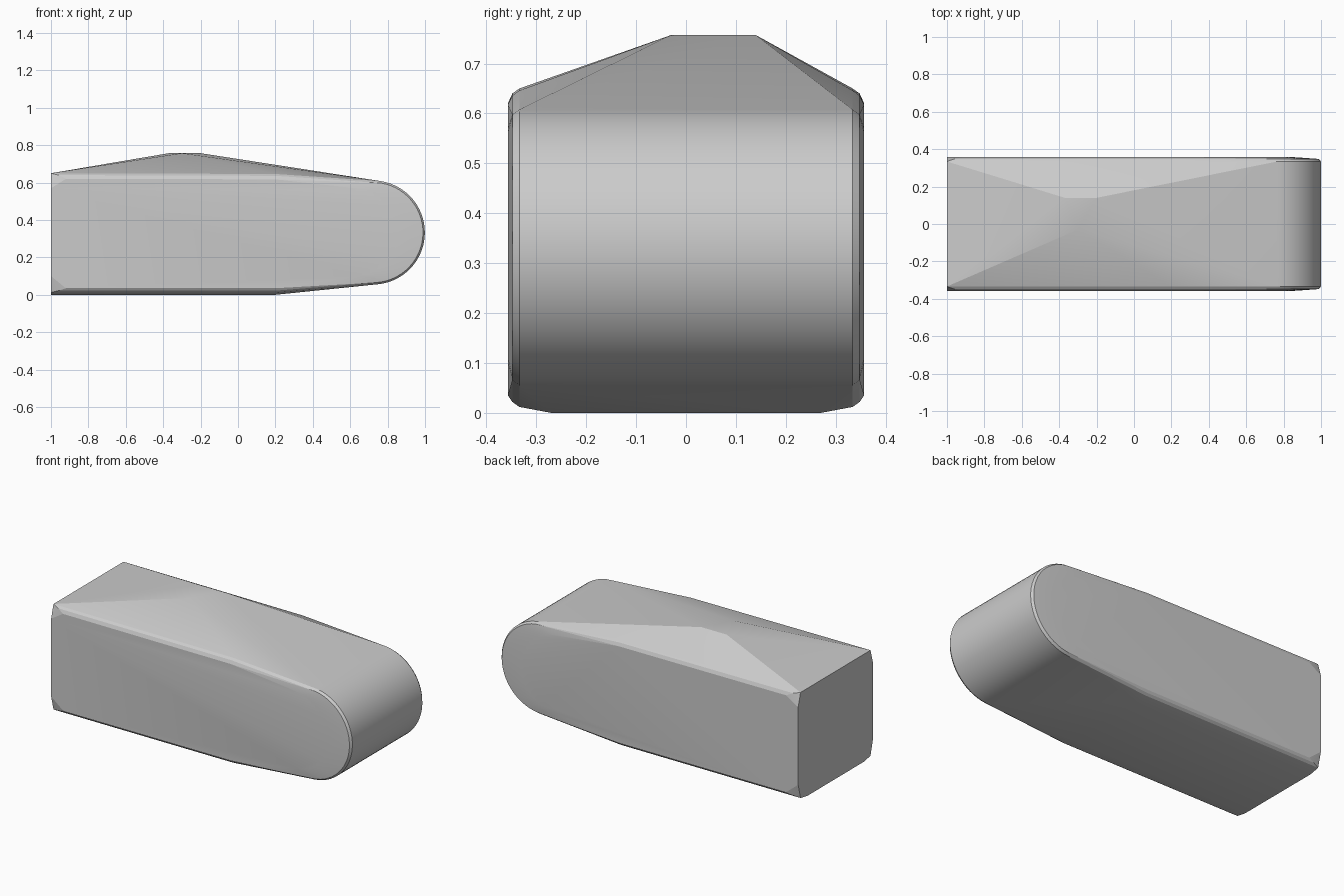
import bpy
import bmesh
from math import sin, cos, radians

cube = bpy.data.objects.get("Cube")
if cube:
    bpy.data.objects.remove(cube, do_unlink=True)

grey = bpy.data.materials.new("plain_grey")
grey.use_nodes = True
colour = (0.6, 0.6, 0.6, 1)
grey.diffuse_color = colour
grey.node_tree.nodes["Principled BSDF"].inputs["Base Color"].default_value = colour


def arc(cx, cz, rx, rz, start, end, steps):
    """Points along an elliptical arc in the side profile."""
    angles = [radians(start + (end - start) * i / steps) for i in range(steps + 1)]
    return [(cx + rx * cos(a), cz + rz * sin(a)) for a in angles]


def rim(inset, rear):
    """Outer side profile with a rounded nose, shrunk by inset."""
    r = 0.278 - inset
    return ([(rear, 0.65 - inset), (0.2, 0.646 - inset)]
            + arc(0.721, 0.333, r, r, 81, -85, 28)
            + [(0.2, 0.012 + inset), (rear, 0.012 + inset)])


# Flat cheek of each side, with clipped rear corners
cheek = ([(-1, 0.57), (-0.92, 0.62), (0.2, 0.617)]
         + arc(0.6, 0.335, 0.26, 0.237, 90, -90, 20)
         + [(0.2, 0.035), (-0.92, 0.035), (-1, 0.1)])

# Mirrored side sections and the shallow underside
points = []
for side in (-1, 1):
    for y, section in ((0.334, rim(0, -1)), (0.348, rim(0.01, -0.96)), (0.357, cheek)):
        points += [(x, side * y, z) for x, z in section]
    points += [(-1, side * 0.27, 0), (0.2, side * 0.27, 0)]

# Small peak on the roof
points += [(-0.3, -0.03, 0.757), (-0.2, 0.14, 0.757), (-0.37, 0.14, 0.757)]

# Wrap the sections in one convex shell
bm = bmesh.new()
for p in points:
    bm.verts.new(p)
hull = bmesh.ops.convex_hull(bm, input=bm.verts[:])
loose = {v for v in hull["geom_interior"] + hull["geom_unused"]
         if isinstance(v, bmesh.types.BMVert)}
bmesh.ops.delete(bm, geom=list(loose), context='VERTS')
bmesh.ops.dissolve_limit(bm, angle_limit=radians(0.5), verts=bm.verts[:], edges=bm.edges[:])
bmesh.ops.recalc_face_normals(bm, faces=bm.faces[:])

mesh = bpy.data.meshes.new("rounded_block")
bm.to_mesh(mesh)
bm.free()
mesh.materials.append(grey)
block = bpy.data.objects.new("rounded_block", mesh)
bpy.context.collection.objects.link(block)

# Smooth nose, crisp facets
bpy.ops.object.select_all(action='DESELECT')
block.select_set(True)
bpy.context.view_layer.objects.active = block
bpy.ops.object.shade_smooth_by_angle(angle=radians(11))
